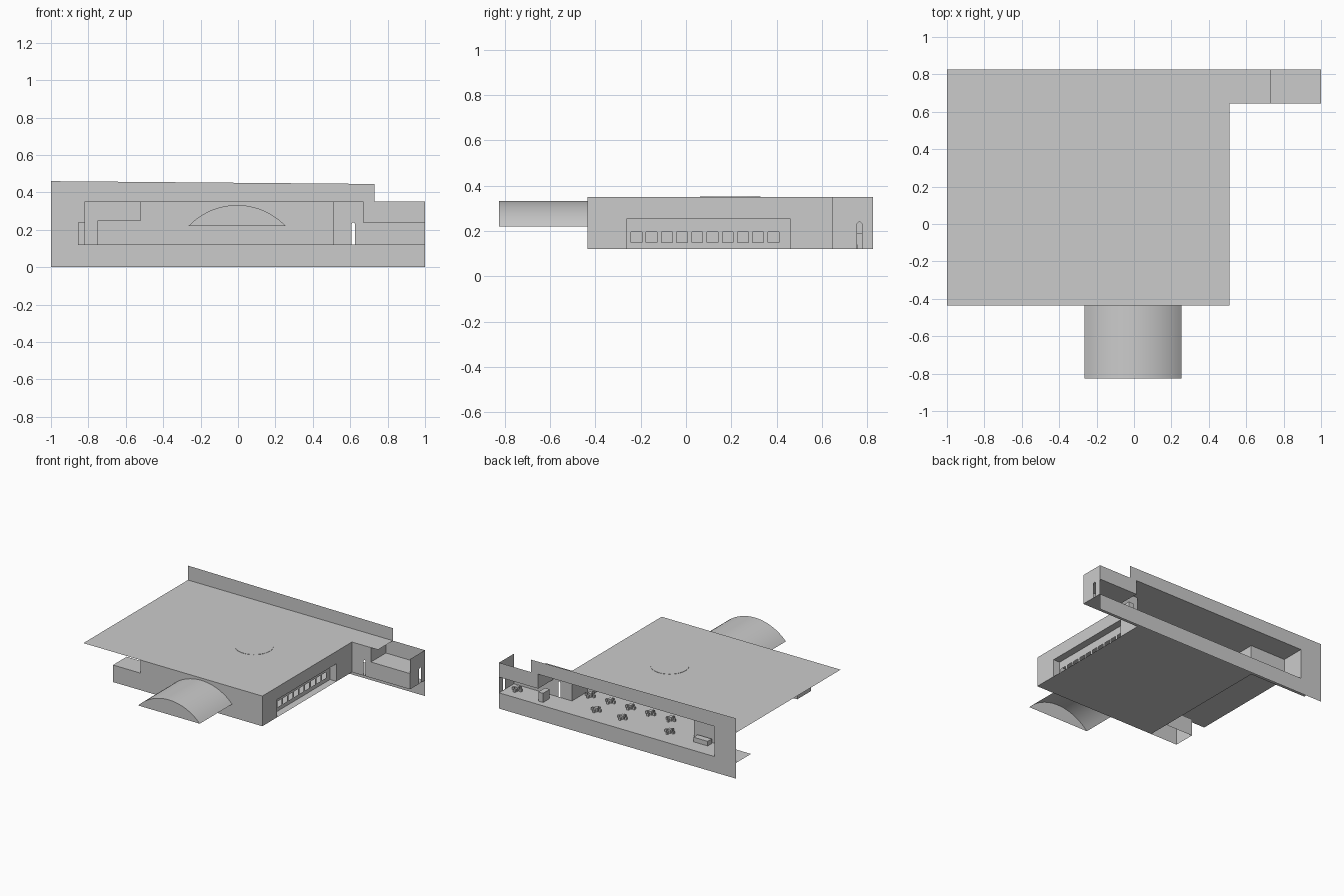
import bpy, math
from mathutils import Vector
from mathutils.geometry import tessellate_polygon

if "Cube" in bpy.data.objects:
    bpy.data.objects.remove(bpy.data.objects["Cube"])

BACK, MID, FRONT = 0.825, 0.645, -0.435     # main depth lines
FLOOR, LOW, TOP = 0.12, 0.24, 0.35          # main heights


def add_mesh(name, verts, faces):
    me = bpy.data.meshes.new(name)
    me.from_pydata(verts, [], faces)
    me.update()
    ob = bpy.data.objects.new(name, me)
    bpy.context.collection.objects.link(ob)
    return ob


def rect(a0, a1, b0, b1):
    return [(a0, b0), (a1, b0), (a1, b1), (a0, b1)]


def panel(name, axis, d, outer, holes=()):
    """Flat sheet across one axis at distance d, with optional holes."""
    place = {'x': lambda a, b: (d, a, b),
             'y': lambda a, b: (a, d, b),
             'z': lambda a, b: (a, b, d)}[axis]
    loops = [outer, *holes]
    if holes:
        faces = tessellate_polygon([[Vector((a, b, 0)) for a, b in l] for l in loops])
    else:
        faces = [tuple(range(len(outer)))]
    return add_mesh(name, [place(a, b) for l in loops for a, b in l], faces)


def boxes(name, items):
    """Several closed boxes (x0, x1, y0, y1, z0, z1) in one object."""
    verts, faces = [], []
    for x0, x1, y0, y1, z0, z1 in items:
        n = len(verts)
        verts += [(x, y, z) for z in (z0, z1) for x, y in rect(x0, x1, y0, y1)]
        faces += [tuple(n + i for i in f) for f in
                  ((3, 2, 1, 0), (4, 5, 6, 7), (0, 1, 5, 4),
                   (1, 2, 6, 5), (2, 3, 7, 6), (3, 0, 4, 7))]
    return add_mesh(name, verts, faces)


def slot(a0, a1):
    """Narrow doorway outline with a rounded head."""
    c, r = (a0 + a1) / 2, (a1 - a0) / 2
    arc = [(c + r * math.cos(t * math.pi / 6), LOW - r + r * math.sin(t * math.pi / 6))
           for t in range(7)]
    return [(a0, FLOOR + 0.001), (a1, FLOOR + 0.001)] + arc


# Section wall at the back, cut out around the building
panel('section_wall', 'y', BACK, [
    (-1, 0), (1, 0), (1, FLOOR), (-0.82, FLOOR), (-0.82, TOP), (0.67, TOP),
    (0.67, LOW), (1, LOW), (1, TOP), (0.73, TOP), (0.73, 0.445), (-1, 0.46)])

# Roofs
panel('main_roof', 'z', TOP, [
    (-1, FRONT), (0.51, FRONT), (0.51, MID), (0.73, MID), (0.73, BACK), (-1, BACK)])
panel('low_wing_roof', 'z', LOW, rect(0.67, 1, MID, BACK))
panel('roof_step', 'x', 0.67, rect(MID, BACK, LOW, TOP))

# T-shaped floor
panel('floor', 'z', FLOOR, [
    (-0.52, FRONT), (0.51, FRONT), (0.51, MID), (1, MID), (1, BACK),
    (-1, BACK), (-1, MID), (-0.52, MID)])

# Outer walls
panel('front_wall', 'y', FRONT, rect(-0.52, 0.51, FLOOR, TOP))
panel('left_wall', 'x', -0.52, rect(FRONT, MID, FLOOR, TOP))
panel('left_wing_wall', 'y', MID, rect(-0.82, -0.52, FLOOR, TOP))
panel('left_end_wall', 'x', -0.82, rect(MID, BACK, FLOOR, TOP))
panel('right_wing_wall', 'y', MID, [
    (0.51, FLOOR), (1, FLOOR), (1, LOW), (0.67, LOW), (0.67, TOP), (0.51, TOP)],
    [slot(0.608, 0.625)])
panel('right_end_wall', 'x', 1, rect(MID, BACK, FLOOR, TOP), [slot(0.755, 0.777)])

# Right wall with a recessed row of windows
Y0, Y1, SILL, DEEP = -0.26, 0.46, 0.255, 0.455
panel('right_wall', 'x', 0.51, [
    (FRONT, FLOOR), (Y0, FLOOR), (Y0, SILL), (Y1, SILL), (Y1, FLOOR),
    (MID, FLOOR), (MID, TOP), (FRONT, TOP)])
windows = [rect(y, y + 0.048, 0.15, 0.195) for y in (-0.243 + 0.0672 * i for i in range(10))]
panel('window_wall', 'x', DEEP, rect(Y0, Y1, FLOOR, SILL), windows)
panel('recess_ceiling', 'z', SILL, rect(DEEP, 0.51, Y0, Y1))
for side, y in (('front', Y0), ('back', Y1)):
    panel(f'recess_{side}_side', 'y', y, rect(DEEP, 0.51, FLOOR, SILL))

# Low side annex, open underneath
panel('annex_front', 'y', FRONT, rect(-0.75, -0.52, FLOOR, 0.25))
panel('annex_back', 'y', -0.27, rect(-0.75, -0.52, FLOOR, 0.25))
panel('annex_side', 'x', -0.75, rect(FRONT, -0.27, FLOOR, 0.25))
panel('annex_roof', 'z', 0.25, rect(-0.75, -0.52, FRONT, -0.27))

# Small porch at the left end
boxes('left_porch', [(-0.855, -0.82, 0.70, 0.78, FLOOR, LOW)])

# Arched entrance canopy with a closed front and open underside
W, H = 0.26, 0.112
R = (W * W + H * H) / (2 * H)
A = math.asin(W / R)
N = 24
arc = []
for i in range(N + 1):
    t = -A + 2 * A * i / N
    arc.append((-0.005 + R * math.sin(t), 0.22 + H - R + R * math.cos(t)))
verts = [(x, y, z) for y in (-0.825, FRONT) for x, z in arc]
faces = [(i, i + 1, i + N + 2, i + N + 1) for i in range(N)] + [tuple(range(N, -1, -1))]
canopy = add_mesh('entrance_canopy', verts, faces)
bpy.context.view_layer.objects.active = canopy
canopy.select_set(True)
bpy.ops.object.shade_smooth_by_angle()

# Round roof light, barely proud of the roof
bpy.ops.mesh.primitive_cylinder_add(vertices=32, radius=0.133, depth=0.004,
                                    location=(0, 0.195, TOP))
bpy.context.object.name = 'roof_light'

# Table groups inside: one table with four stools
furniture = []
for x, y in [(-0.23 + 0.17 * i, 0.51) for i in range(5)] + [(-0.34, 0.68), (0.06, 0.68), (0.28, 0.68), (0.92, 0.72)]:
    furniture.append((x - 0.014, x + 0.014, y - 0.014, y + 0.014, FLOOR, 0.148))
    for dx, dy in ((0.03, 0), (-0.03, 0), (0, 0.03), (0, -0.03)):
        furniture.append((x + dx - 0.008, x + dx + 0.008,
                          y + dy - 0.008, y + dy + 0.008, FLOOR, 0.14))
boxes('table_groups', furniture)

# Service counters inside
boxes('counters', [(-0.68, -0.56, 0.66, 0.71, FLOOR, 0.155),
                   (0.66, 0.70, 0.70, 0.78, FLOOR, 0.19)])
